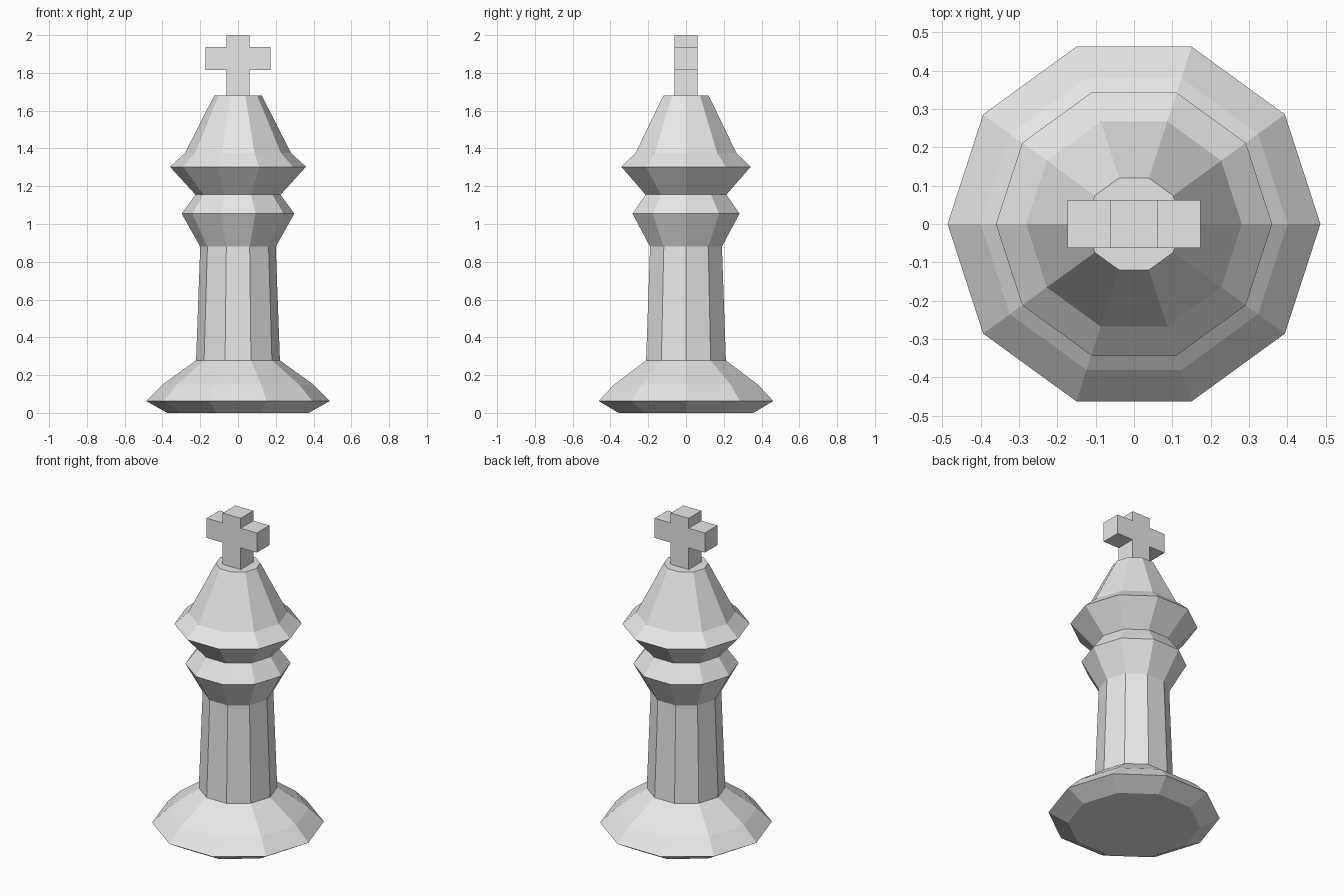
import bpy
import bmesh
from math import cos, sin, tau

default = bpy.data.objects.get("Cube")
if default:
    bpy.data.objects.remove(default, do_unlink=True)

grey = bpy.data.materials.new("plain grey")
grey.use_nodes = True
colour = (0.8, 0.8, 0.8, 1)
grey.diffuse_color = colour
grey.node_tree.nodes["Principled BSDF"].inputs["Base Color"].default_value = colour

SIDES = 10


def finish(bm, name):
    """Turn a bmesh into a flat-shaded grey object."""
    bmesh.ops.recalc_face_normals(bm, faces=bm.faces[:])
    mesh = bpy.data.meshes.new(name)
    bm.to_mesh(mesh)
    bm.free()
    mesh.materials.append(grey)
    obj = bpy.data.objects.new(name, mesh)
    bpy.context.collection.objects.link(obj)
    return obj


def lathe(name, profile):
    """Closed ten-sided turning from (radius, height) points."""
    bm = bmesh.new()
    rings = [[bm.verts.new((r * cos(tau * i / SIDES), r * sin(tau * i / SIDES), z))
              for i in range(SIDES)] for r, z in profile]
    for low, high in zip(rings, rings[1:]):
        for i in range(SIDES):
            j = (i + 1) % SIDES
            bm.faces.new((low[i], low[j], high[j], high[i]))
    bm.faces.new(rings[0][::-1])
    bm.faces.new(rings[-1])
    return finish(bm, name)


# Turned body: foot, column, collar and tapered head
lathe("body", [
    (0.375, 0), (0.486, 0.063), (0.40, 0.15), (0.222, 0.278),
    (0.20, 0.88), (0.298, 1.055), (0.225, 1.155),
    (0.36, 1.303), (0.281, 1.375), (0.126, 1.68),
])

# Cross finial: one plus-shaped outline, mirrored and extruded through y
BAR, ARM, DEPTH = 0.062, 0.173, 0.062
half = [(BAR, 1.68), (BAR, 1.815), (ARM, 1.815), (ARM, 1.938), (BAR, 1.938), (BAR, 2.0)]
outline = half + [(-x, z) for x, z in reversed(half)]
bm = bmesh.new()
front = bm.faces.new([bm.verts.new((x, -DEPTH, z)) for x, z in outline])
extruded = bmesh.ops.extrude_face_region(bm, geom=[front], use_keep_orig=True)
moved = [v for v in extruded["geom"] if isinstance(v, bmesh.types.BMVert)]
bmesh.ops.translate(bm, verts=moved, vec=(0, 2 * DEPTH, 0))
finish(bm, "cross")
